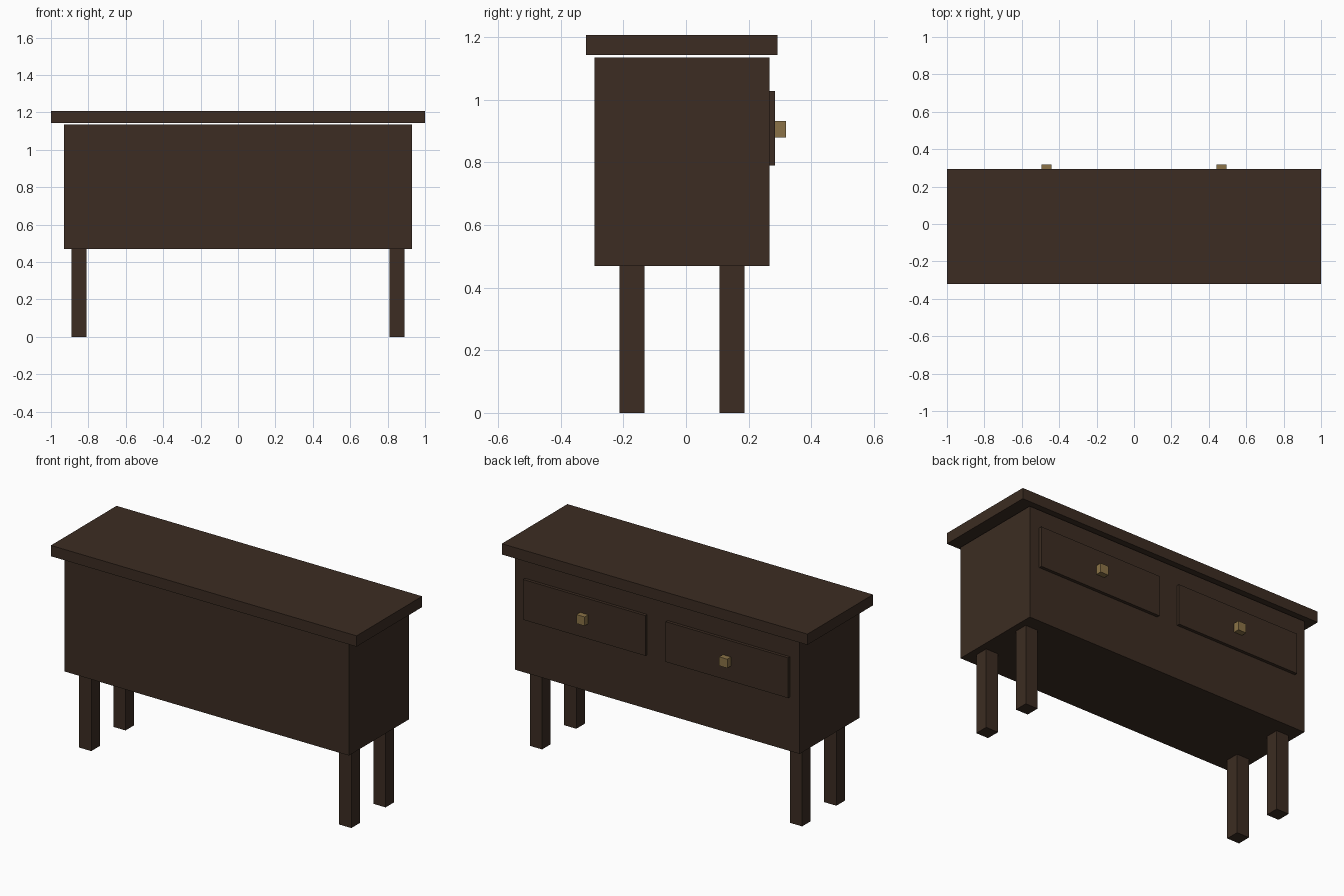
import bpy
import bmesh
from mathutils import Vector

cube = bpy.data.objects.get("Cube")
if cube:
    bpy.data.objects.remove(cube, do_unlink=True)


def make_material(name, color):
    mat = bpy.data.materials.new(name)
    mat.use_nodes = True
    mat.diffuse_color = color
    bsdf = mat.node_tree.nodes["Principled BSDF"]
    bsdf.inputs["Base Color"].default_value = color
    bsdf.inputs["Roughness"].default_value = 0.8
    return mat


def box(name, x, y, z, mat):
    """Flat-shaded box spanning the (min, max) range on each axis."""
    lo, hi = Vector((x[0], y[0], z[0])), Vector((x[1], y[1], z[1]))
    size = hi - lo
    bm = bmesh.new()
    bmesh.ops.create_cube(bm, size=1)
    bmesh.ops.scale(bm, vec=size, verts=bm.verts)
    mesh = bpy.data.meshes.new(name)
    bm.to_mesh(mesh)
    bm.free()
    mesh.materials.append(mat)
    obj = bpy.data.objects.new(name, mesh)
    obj.location = (lo + hi) / 2
    bpy.context.collection.objects.link(obj)
    return obj


wood = make_material("dark_wood", (0.0445, 0.0252, 0.0160, 1))
brass = make_material("dull_brass", (0.258, 0.171, 0.063, 1))

# Overhanging top, floating slightly above the body
box("table_top", (-1, 1), (-0.32, 0.293), (1.143, 1.207), wood)
box("cabinet_body", (-0.931, 0.931), (-0.293, 0.267), (0.47, 1.135), wood)

# Legs, drawer fronts and knobs on each side
for side, s in (("left", 1), ("right", -1)):
    def span(center, width):
        return (s * center - width / 2, s * center + width / 2)

    for end, y in (("front", -0.173), ("back", 0.147)):
        box(f"{end}_{side}_leg", span(0.851, 0.08), (y - 0.04, y + 0.04),
            (0, 0.47), wood)
    box(f"{side}_drawer_front", span(0.467, 0.8), (0.267, 0.285),
        (0.79, 1.028), wood)
    box(f"{side}_drawer_knob", span(0.467, 0.053), (0.285, 0.319),
        (0.88, 0.933), brass)
